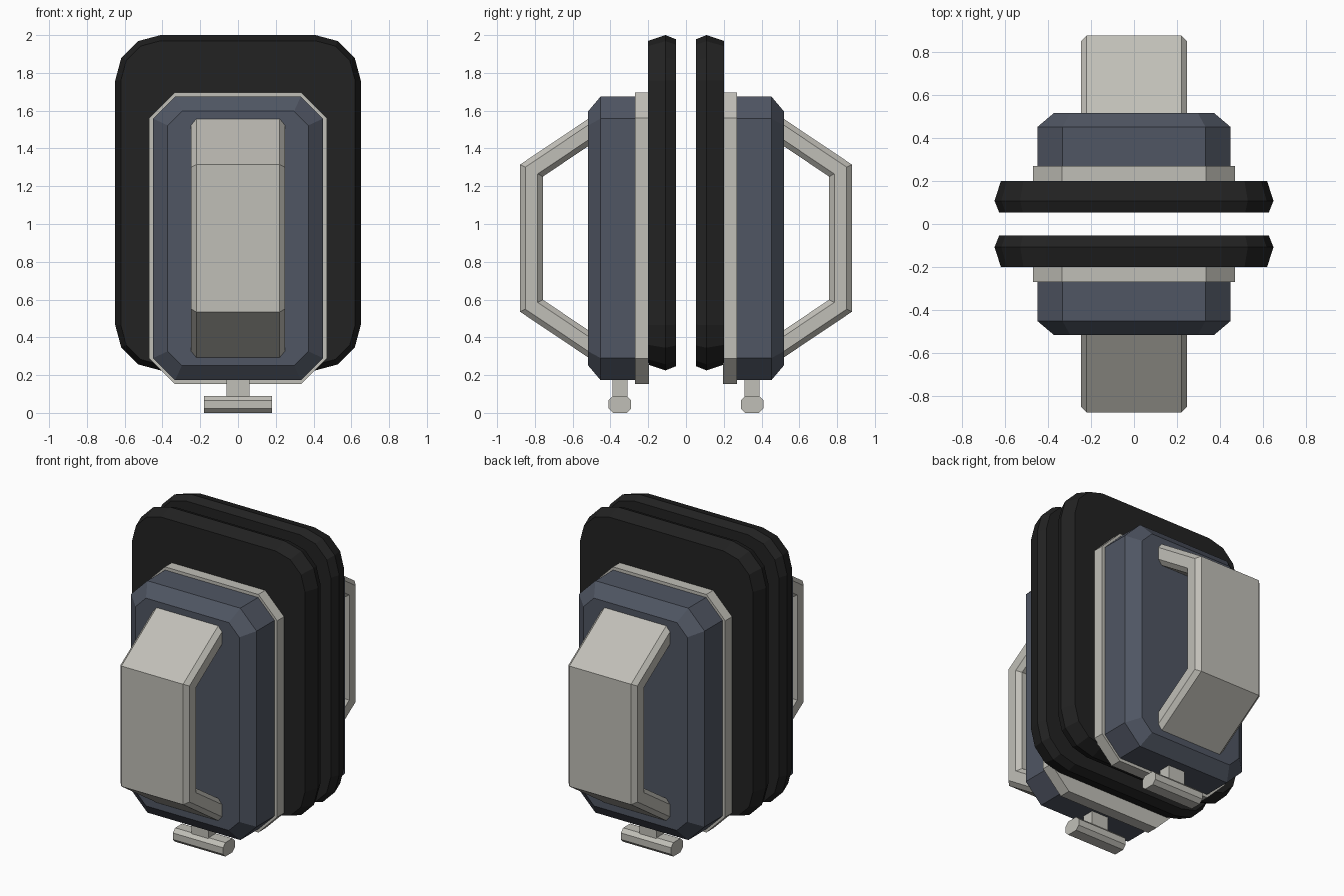
import bpy, bmesh
from math import cos, sin, pi
from mathutils import Vector

cube = bpy.data.objects.get("Cube")
if cube:
    bpy.data.objects.remove(cube, do_unlink=True)


def material(name, rgb):
    m = bpy.data.materials.new(name)
    m.use_nodes = True
    m.diffuse_color = (*rgb, 1)
    m.node_tree.nodes["Principled BSDF"].inputs["Base Color"].default_value = (*rgb, 1)
    return m


BLACK = material("black rubber", (0.016, 0.016, 0.016))
BLUE = material("slate blue", (0.08, 0.093, 0.125))
GREY = material("warm grey", (0.53, 0.52, 0.475))


def loft(name, rings, mat):
    """Skin a list of equal-length point rings and cap both ends."""
    bm = bmesh.new()
    loops = [[bm.verts.new(p) for p in ring] for ring in rings]
    n = len(loops[0])
    for a, b in zip(loops, loops[1:]):
        for i in range(n):
            j = (i + 1) % n
            bm.faces.new((a[i], a[j], b[j], b[i]))
    bm.faces.new(loops[0])
    bm.faces.new(loops[-1])
    bmesh.ops.recalc_face_normals(bm, faces=bm.faces)
    mesh = bpy.data.meshes.new(name)
    bm.to_mesh(mesh)
    bm.free()
    mesh.materials.append(mat)
    obj = bpy.data.objects.new(name, mesh)
    bpy.context.collection.objects.link(obj)
    return obj


def rounded(hw, z0, z1, r, segs):
    """Rectangle outline in x, z with corners of the given radius."""
    pts = []
    corners = ((hw - r, z1 - r), (r - hw, z1 - r), (r - hw, z0 + r), (hw - r, z0 + r))
    for q, (cx, cz) in enumerate(corners):
        for k in range(segs + 1):
            a = pi / 2 * (q + k / segs)
            pts.append((cx + r * cos(a), cz + r * sin(a)))
    return pts


def slab(name, side, mat, hw, z0, z1, r, segs, layers):
    """Rounded slab; layers give depth, inset and corner reduction."""
    rings = []
    for y, inset, dr in layers:
        outline = rounded(hw - inset, z0 + inset, z1 - inset, r - dr, segs)
        rings.append([(x, side * y, z) for x, z in outline])
    return loft(name, rings, mat)


def octagon(hw, hh, c):
    return [(hw, c - hh), (hw, hh - c), (hw - c, hh), (c - hw, hh),
            (-hw, hh - c), (-hw, c - hh), (c - hw, -hh), (hw - c, -hh)]


def handle(name, side):
    """Bevelled strap swept with mitred corners along a trapezoid path."""
    outer = [Vector(p) for p in ((0.49, 1.575), (0.878, 1.315), (0.878, 0.535), (0.49, 0.275))]
    dirs = [(b - a).normalized() for a, b in zip(outer, outer[1:])]
    norms = [Vector((d.y, -d.x)) for d in dirs]
    inward = []
    for i in range(4):
        if i in (0, 3):
            # Ends are cut flat inside the housing
            inward.append(Vector((0, 1 if i else -1)) / 0.83)
        else:
            m = (norms[i - 1] + norms[i]).normalized()
            inward.append(m / m.dot(norms[i]))
    rings = []
    for p, v in zip(outer, inward):
        if v.dot(Vector((0, 0.925)) - p) < 0:
            v = -v
        ring = []
        for x, t in octagon(0.248, 0.06, 0.027):
            q = p + v * (t + 0.06)
            ring.append((x, side * q.x, q.y))
        rings.append(ring)
    return loft(name, rings, GREY)


# Two mirrored paddles, back to back
for label, side in (("front", -1), ("back", 1)):
    slab(label + "_contact_pad", side, BLACK, 0.65, 0.225, 2.0, 0.24, 3,
         [(0.053, 0.022, 0.02), (0.108, 0, 0), (0.2, 0.03, 0.03)])
    slab(label + "_trim_plate", side, GREY, 0.47, 0.153, 1.695, 0.135, 1,
         [(0.195, 0, 0), (0.27, 0, 0)])
    slab(label + "_housing", side, BLUE, 0.45, 0.173, 1.675, 0.117, 1,
         [(0.265, 0, 0), (0.452, 0, 0), (0.518, 0.078, 0.042)])
    handle(label + "_handle", side)

    # Cable stub with cross bar under the housing
    loft(label + "_stem", [[(x, side * y, z) for x, y in
         ((-0.06, 0.31), (0.06, 0.31), (0.06, 0.39), (-0.06, 0.39))]
         for z in (0.07, 0.2)], GREY)
    loft(label + "_cross_bar", [[(x, side * (0.35 + y), 0.045 + z)
         for y, z in octagon(0.06, 0.045, 0.024)] for x in (-0.18, 0.18)], GREY)
